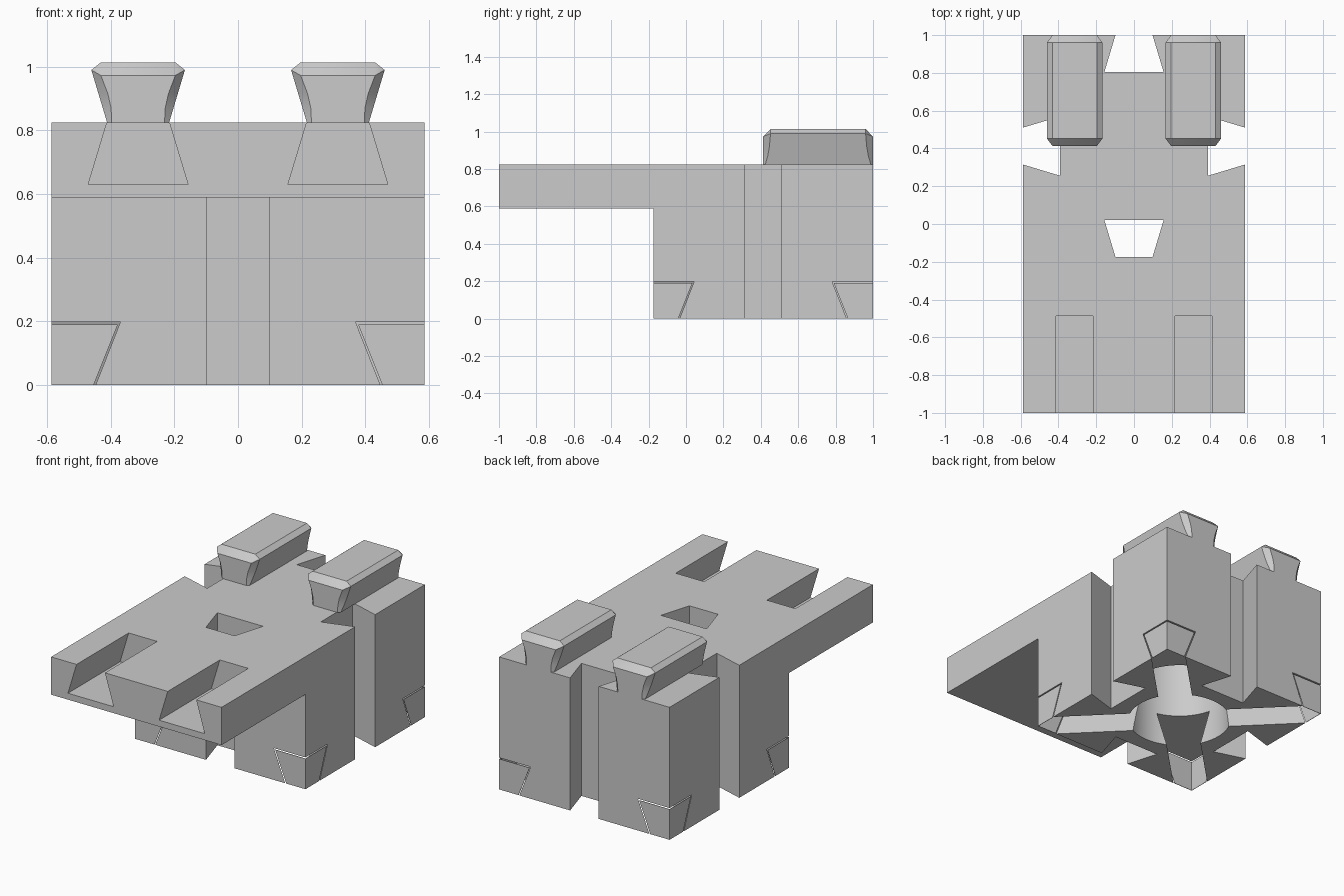
import bpy, bmesh, math
from mathutils import Matrix, Vector

cube = bpy.data.objects.get("Cube")
if cube:
    bpy.data.objects.remove(cube, do_unlink=True)

grey = bpy.data.materials.new("plain_grey")
grey.use_nodes = True
grey.diffuse_color = (0.6, 0.6, 0.6, 1)
grey.node_tree.nodes["Principled BSDF"].inputs["Base Color"].default_value = (0.6, 0.6, 0.6, 1)

W, BACK, FRONT, LEG_Y = 0.587, 1.0, -1.0, -0.175   # half width and depth limits
TOP, UNDER = 0.825, 0.59                           # plate surfaces
MID = (BACK + LEG_Y) / 2                           # block centre in y
POST_X = 0.314


def finish(name, bm):
    bmesh.ops.recalc_face_normals(bm, faces=bm.faces)
    mesh = bpy.data.meshes.new(name)
    bm.to_mesh(mesh)
    bm.free()
    mesh.materials.append(grey)
    obj = bpy.data.objects.new(name, mesh)
    bpy.context.collection.objects.link(obj)
    return obj


def prism(name, profile, depth, place=Matrix()):
    """Extrude an xy profile along local z, then place it."""
    bm = bmesh.new()
    face = bm.faces.new([bm.verts.new((x, y, 0)) for x, y in profile])
    out = bmesh.ops.extrude_face_region(bm, geom=[face])
    moved = [g for g in out["geom"] if isinstance(g, bmesh.types.BMVert)]
    bmesh.ops.translate(bm, verts=moved, vec=(0, 0, depth))
    bmesh.ops.transform(bm, matrix=place, verts=bm.verts)
    return finish(name, bm)


def axes(px, py, pz, origin):
    """Matrix from three local axes and an origin."""
    m = Matrix((px, py, pz)).transposed().to_4x4()
    m.translation = Vector(origin)
    return m


def dovetail(mouth, inner, depth, extra):
    """Trapezoid with its mouth at y = 0, carried past the mouth by extra."""
    lip = mouth - (inner - mouth) * extra / depth
    return [(-lip, -extra), (lip, -extra), (inner, depth), (-inner, depth)]


def smooth(obj):
    bpy.ops.object.select_all(action="DESELECT")
    obj.select_set(True)
    bpy.context.view_layer.objects.active = obj
    bpy.ops.object.shade_smooth_by_angle(angle=math.radians(30))


def cut(body, cutter):
    mod = body.modifiers.new("cut", "BOOLEAN")
    mod.operation, mod.solver, mod.object = "DIFFERENCE", "EXACT", cutter
    bpy.context.view_layer.objects.active = body
    bpy.ops.object.modifier_apply(modifier=mod.name)
    bpy.data.objects.remove(cutter, do_unlink=True)


# Block with the overhanging plate
side = [(FRONT, UNDER), (LEG_Y, UNDER), (LEG_Y, 0), (BACK, 0), (BACK, TOP), (FRONT, TOP)]
body = prism("body", side, 2 * W, axes((0, 1, 0), (0, 0, 1), (1, 0, 0), (-W, 0, 0)))

# Upright dovetail grooves in the four sides
grooves = [((0, BACK), 180, 0.05), ((W, MID), 90, 0.05),
           ((-W, MID), -90, 0.05), ((0, LEG_Y), 0, 0)]
for (x, y), turn, extra in grooves:
    place = Matrix.Translation((x, y, -0.1)) @ Matrix.Rotation(math.radians(turn), 4, "Z")
    cut(body, prism("groove_cutter", dovetail(0.098, 0.157, 0.196, extra), 1.1, place))

# Sockets in the front of the plate
for s in (-1, 1):
    place = axes((1, 0, 0), (0, 0, -1), (0, 1, 0), (s * POST_X, FRONT - 0.1, TOP))
    cut(body, prism("socket_cutter", dovetail(0.098, 0.157, 0.195, 0.05), 0.613, place))

# Round blind hole underneath
circle = [(0.298 * math.cos(a), 0.298 * math.sin(a))
          for a in (math.tau * i / 64 for i in range(64))]
cut(body, prism("hole_cutter", circle, UNDER + 0.1, Matrix.Translation((0, MID, -0.1))))

# Diagonal channels from the hole to the corners, with thin corner covers
for sx in (-1, 1):
    for sy in (-1, 1):
        d = Vector((sx, sy, 0)).normalized()
        p = Vector((-d.y, d.x, 0))
        place = axes(p, (0, 0, 1), d, Vector((0, MID, 0)) + d * 0.15)
        cut(body, prism("channel_cutter", dovetail(0.099, 0.154, 0.198, 0.05), 1.0, place))

        bm = bmesh.new()
        cx, cy = sx * W, MID + sy * W
        low, high = 0.133, 0.209
        tip = [bm.verts.new((cx, cy, z)) for z in (0, 0.19)]
        for ax, ay in ((-sx, 0), (0, -sy)):
            a = bm.verts.new((cx + ax * low, cy + ay * low, 0))
            b = bm.verts.new((cx + ax * high, cy + ay * high, 0.19))
            bm.faces.new((tip[0], a, b, tip[1]))
        bmesh.ops.recalc_face_normals(bm, faces=bm.faces)
        bm.faces.ensure_lookup_table()
        if bm.faces[0].normal.y * sy < 0:
            bmesh.ops.reverse_faces(bm, faces=bm.faces)
        name = ("left" if sx > 0 else "right") + ("_back" if sy > 0 else "_front")
        mesh = bpy.data.meshes.new(name + "_corner_cover")
        bm.to_mesh(mesh)
        bm.free()
        mesh.materials.append(grey)
        cover = bpy.data.objects.new(name + "_corner_cover", mesh)
        bpy.context.collection.objects.link(cover)
        thick = cover.modifiers.new("thickness", "SOLIDIFY")
        thick.thickness, thick.offset = 0.003, -1
smooth(body)


def ring(bm, hx, hy, cx, cy, z_side, z_end):
    """Rectangle with cut corners; sides and ends may differ in height."""
    pts = []
    for sx, sy in ((1, 1), (-1, 1), (-1, -1), (1, -1)):
        pair = [(sx * hx, sy * (hy - cy), z_side), (sx * (hx - cx), sy * hy, z_end)]
        pts += pair if sx * sy > 0 else pair[::-1]
    return [bm.verts.new(p) for p in pts]


# Flared dovetail posts on top
for s, name in ((1, "left_post"), (-1, "right_post")):
    bm = bmesh.new()
    hy = 0.294
    levels = [(0.0975, hy, 0.0145, 0.012, TOP, TOP),
              (0.111, hy, 0.026, 0.025, 0.87, 0.87),
              (0.126, hy, 0.031, 0.034, 0.92, 0.915),
              (0.147, hy, 0.03, 0.04, 0.99, 0.973),
              (0.117, hy - 0.04, 0, 0, 1.014, 1.014)]
    rings = [ring(bm, *level) for level in levels]
    for lo, hi in zip(rings, rings[1:]):
        for i in range(8):
            j = (i + 1) % 8
            bm.faces.new((lo[i], lo[j], hi[j], hi[i]))
    bm.faces.new(rings[0][::-1])
    bm.faces.new(rings[-1])
    bmesh.ops.remove_doubles(bm, verts=bm.verts, dist=0.0005)
    bmesh.ops.translate(bm, verts=bm.verts, vec=(s * POST_X, BACK - hy, 0))
    smooth(finish(name, bm))
